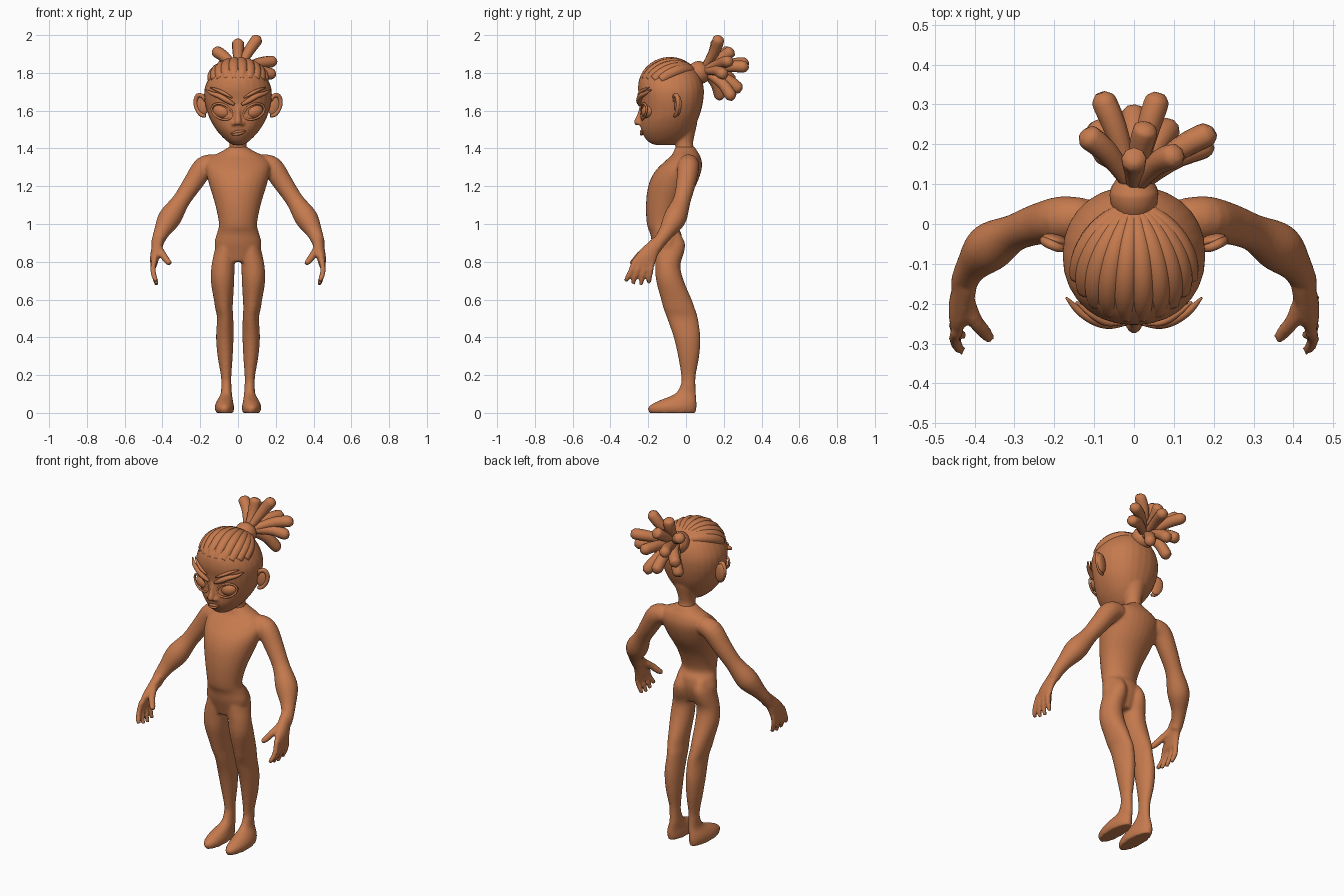
import bpy, bmesh, math
from mathutils import Vector, Matrix

cube = bpy.data.objects.get("Cube")
if cube:
    bpy.data.objects.remove(cube)

clay = bpy.data.materials.new("warm brown clay")
clay.use_nodes = True
colour = (0.56, 0.195, 0.076, 1)
clay.diffuse_color = colour
clay.node_tree.nodes["Principled BSDF"].inputs["Base Color"].default_value = colour


def dense(rows, n=4):
    """Catmull-Rom interpolation of rows of numbers."""
    out = []
    for i in range(len(rows) - 1):
        a, b, c, d = (rows[max(i - 1, 0)], rows[i], rows[i + 1],
                      rows[min(i + 2, len(rows) - 1)])
        for k in range(n):
            t = k / n
            out.append([q + t * ((r - p) + t * ((2*p - 5*q + 4*r - s)
                        + t * (3*q - p - 3*r + s))) / 2
                        for p, q, r, s in zip(a, b, c, d)])
    return out + [list(rows[-1])]


def skin(bm, loops, closed=False):
    """Bridge rings of points and cap the ends."""
    rings = [[bm.verts.new(p) for p in loop] for loop in loops]
    n = len(rings[0])
    pairs = list(zip(rings, rings[1:]))
    if closed:
        pairs.append((rings[-1], rings[0]))
    for lo, hi in pairs:
        for i in range(n):
            j = (i + 1) % n
            bm.faces.new((lo[i], lo[j], hi[j], hi[i]))
    if not closed:
        bm.faces.new(rings[0][::-1])
        bm.faces.new(rings[-1])


def stack(bm, rows, side=1, power=1.0, n=28):
    """Horizontal oval rings from rows of (z, centre x, half width, front y, back y)."""
    loops = []
    for z, cx, rx, yf, yb in dense(rows):
        loop = []
        for i in range(n):
            a = math.tau * i / n
            c, s = math.cos(a), math.sin(a)
            c, s = (math.copysign(abs(v) ** power, v) for v in (c, s))
            loop.append((side * (cx + rx * c), (yf + yb) / 2 + (yb - yf) / 2 * s, z))
        loops.append(loop)
    skin(bm, loops)


def tube(bm, rows, side=1, n=12, closed=False, steps=4):
    """Round tube from rows of (x, y, z, radius)."""
    rows = dense(rows, steps)
    if closed:
        rows = rows[:-1]
    pts = [Vector((side * r[0], r[1], r[2])) for r in rows]
    loops, up = [], None
    for i, p in enumerate(pts):
        if closed:
            d = pts[(i + 1) % len(pts)] - pts[i - 1]
        else:
            d = pts[min(i + 1, len(pts) - 1)] - pts[max(i - 1, 0)]
        d.normalize()
        up = d.orthogonal() if up is None else up - d * up.dot(d)
        up.normalize()
        w = d.cross(up)
        loops.append([p + rows[i][3] * (up * math.cos(math.tau * k / n)
                      + w * math.sin(math.tau * k / n)) for k in range(n)])
    skin(bm, loops, closed)


def ball(bm, centre, radii, turn=(0, 0, 0), side=1):
    m = (Matrix.Translation(Vector((side * centre[0], *centre[1:])))
         @ Matrix.Rotation(side * turn[2], 4, 'Z')
         @ Matrix.Rotation(side * turn[1], 4, 'Y')
         @ Matrix.Diagonal((*radii, 1)))
    bmesh.ops.create_uvsphere(bm, u_segments=24, v_segments=14, radius=1, matrix=m)


def finish(name, bm, voxel=0, smooth=4):
    bmesh.ops.recalc_face_normals(bm, faces=bm.faces)
    me = bpy.data.meshes.new(name)
    bm.to_mesh(me)
    bm.free()
    me.materials.append(clay)
    for f in me.polygons:
        f.use_smooth = True
    ob = bpy.data.objects.new(name, me)
    bpy.context.collection.objects.link(ob)
    if voxel:
        r = ob.modifiers.new("blend", 'REMESH')
        r.mode, r.voxel_size, r.use_smooth_shade = 'VOXEL', voxel, True
        s = ob.modifiers.new("soften", 'SMOOTH')
        s.factor, s.iterations = 0.5, smooth
    return ob


SIDES = (1, -1)

# Body: torso, legs, arms and hands blended into one surface
bm = bmesh.new()
stack(bm, [(.80, 0, .07, -.15, -.05), (.85, 0, .115, -.165, -.03), (.9, 0, .124, -.18, -.02),
           (.95, 0, .112, -.19, -.025), (1.0, 0, .101, -.207, -.045), (1.1, 0, .12, -.212, -.01),
           (1.2, 0, .15, -.2, .05), (1.27, 0, .168, -.17, .078), (1.32, 0, .17, -.125, .085),
           (1.36, 0, .135, -.08, .075), (1.385, 0, .085, -.065, .06), (1.41, 0, .045, -.055, .045)])
for s in SIDES:
    stack(bm, [(0, .07, .046, -.195, .052), (.03, .072, .051, -.2, .056), (.06, .07, .044, -.155, .056),
               (.1, .062, .03, -.06, .053), (.15, .062, .027, -.028, .05), (.2, .063, .028, -.026, .052),
               (.3, .068, .04, -.042, .07), (.4, .07, .046, -.065, .076), (.5, .068, .043, -.1, .063),
               (.55, .074, .046, -.118, .048), (.6, .077, .051, -.132, .03), (.7, .082, .062, -.158, -.012),
               (.78, .079, .061, -.163, -.03), (.85, .068, .058, -.163, -.01), (.9, .063, .05, -.16, -.006),
               (.95, .058, .035, -.14, -.03)], s)
    tube(bm, [(.12, .015, 1.32, .05), (.18, .012, 1.3, .058), (.24, 0, 1.215, .052),
              (.3, -.022, 1.125, .047), (.35, -.05, 1.05, .06), (.375, -.07, 1.01, .058),
              (.405, -.105, .955, .042), (.425, -.14, .905, .034), (.43, -.16, .87, .03)], s, 18)
    stack(bm, [(.93, .42, .027, -.17, -.115), (.88, .428, .029, -.225, -.125),
               (.83, .44, .025, -.27, -.15), (.78, .446, .018, -.285, -.165)], s)
    # Fingers and thumb
    for k, (ty, tz) in enumerate([(-.32, .7), (-.28, .682), (-.238, .675), (-.197, .685)]):
        ky = -.27 + .03 * k
        tube(bm, [(.444, ky, .81, .016), (.45, ky * .6 + ty * .4, .755, .015),
                  (.441, ky * .2 + ty * .8, .715, .014), (.429, ty, tz, .011)], s, 10)
    tube(bm, [(.425, -.18, .88, .022), (.4, -.24, .84, .02), (.375, -.272, .805, .018),
              (.36, -.29, .79, .013)], s, 10)
finish("body", bm, .008, 4)

# Head: skull, neck and nose
bm = bmesh.new()
stack(bm, [(1.36, 0, .055, -.06, .055), (1.42, 0, .045, -.055, .038), (1.47, 0, .052, -.07, .045),
           (1.54, 0, .08, -.1, .06), (1.6, 0, .08, -.1, .06)])
stack(bm, [(1.418, 0, .025, -.16, -.07), (1.432, 0, .05, -.195, -.04), (1.46, 0, .082, -.22, 0),
           (1.5, 0, .116, -.238, .035), (1.55, 0, .146, -.242, .062), (1.6, 0, .165, -.24, .08),
           (1.66, 0, .178, -.246, .092), (1.72, 0, .176, -.254, .094), (1.78, 0, .15, -.243, .077),
           (1.83, 0, .108, -.2, .04), (1.86, 0, .06, -.145, -.01), (1.868, 0, .02, -.1, -.05)],
      power=.93)
tube(bm, [(0, -.235, 1.62, .012), (0, -.246, 1.575, .014), (0, -.258, 1.54, .018),
          (0, -.252, 1.528, .012)])
for s in SIDES:
    ball(bm, (.02, -.242, 1.532), (.014, .015, .012), side=s)
finish("head", bm, .007, 4)

# Lips, slanted
bm = bmesh.new()
for dz in (-.006, .006):
    tube(bm, [(-.036, -.226, 1.476 + dz / 3, .003), (-.012, -.236, 1.481 + dz, .007),
              (.014, -.236, 1.485 + dz, .007), (.038, -.226, 1.493 + dz / 3, .003)], n=8)
finish("lips", bm)

for s, word in zip(SIDES, ("left", "right")):
    # Eye with raised lid rim
    bm = bmesh.new()
    ball(bm, (.085, -.2, 1.595), (.05, .036, .037), (0, -.25, .3), s)
    rim = []
    for k in range(13):
        a = math.tau * k / 12
        u, v = .055 * math.cos(a), .04 * math.sin(a)
        x = .085 + u
        rim.append((x, -.234 + 2.6 * max(x - .04, 0) ** 2, 1.595 + v + .25 * u, .006))
    tube(bm, rim, s, 8, closed=True, steps=3)
    finish(word + "_eye", bm)

    # Brow sweeping out past the temple
    bm = bmesh.new()
    tube(bm, [(.02, -.247, 1.632, .008), (.06, -.25, 1.655, .014), (.1, -.24, 1.678, .014),
              (.14, -.216, 1.692, .01), (.17, -.185, 1.71, .003)], s, 10)
    tube(bm, [(.03, -.25, 1.668, .004), (.07, -.247, 1.69, .009), (.11, -.225, 1.71, .008),
              (.145, -.195, 1.722, .003)], s, 8)
    finish(word + "_brow", bm)

    # Ear with rolled rim
    bm = bmesh.new()
    ball(bm, (.195, -.042, 1.627), (.036, .016, .056), (0, .2, .3), s)
    tube(bm, [(.172, -.06, 1.65, .008), (.188, -.06, 1.677, .011), (.212, -.05, 1.68, .012),
              (.225, -.042, 1.65, .012), (.218, -.044, 1.61, .011), (.196, -.052, 1.579, .011),
              (.172, -.06, 1.572, .008)], s, 10)
    finish(word + "_ear", bm)


# Braided rows running from the hairline back to the tie
def compass(az, el):
    az, el = math.radians(az), math.radians(el)
    return Vector((math.sin(az) * math.cos(el), -math.cos(az) * math.cos(el), math.sin(el)))


bm = bmesh.new()
gather = compass(180, 38)
ROWS = 10
for i in range(ROWS):
    start = compass(-68 + 136 * i / (ROWS - 1), 24)
    turn = start.rotation_difference(gather)
    path = []
    for k in range(9):
        t = k / 8
        d = start.copy()
        d.rotate(turn.slerp(turn, 0) if k == 8 else
                 Matrix.Rotation(turn.angle * t, 3, turn.axis))
        r = .014 + .017 * math.sin(math.pi * min(t * .8 + .2, 1)) ** .7
        path.append((.16 * d.x, -.08 + .158 * d.y, 1.7 + .156 * d.z, r))
    tube(bm, path, n=12, steps=3)
finish("braided_rows", bm)

# Hair tie
bm = bmesh.new()
tube(bm, [(0, .03, 1.79, .05), (0, .06, 1.8, .06), (0, .085, 1.805, .06), (0, .11, 1.812, .045)], n=20)
finish("hair_tie", bm)

# Loose locks fanning out of the tie
bm = bmesh.new()
TIPS = [(.105, .17, 1.982), (0, .16, 1.968), (-.12, .22, 1.915), (-.08, .315, 1.85),
        (.06, .315, 1.83), (.19, .225, 1.86), (.185, .195, 1.79), (0, .28, 1.71),
        (.09, .24, 1.67), (-.08, .18, 1.67), (.03, .24, 1.915), (-.1, .24, 1.76)]
root = Vector((0, .085, 1.81))
for tip in TIPS:
    tip = Vector(tip)
    span = tip - root
    bend = Vector((0, .02, .012))
    rows = []
    for t, r, b in ((0, .018, 0), (.3, .024, .7), (.6, .03, 1), (.9, .032, .4), (1.0, .027, .1), (1.06, .013, 0)):
        rows.append((*(root + span * t + bend * b), r))
    tube(bm, rows, n=9, steps=2)
finish("hair_locks", bm)
